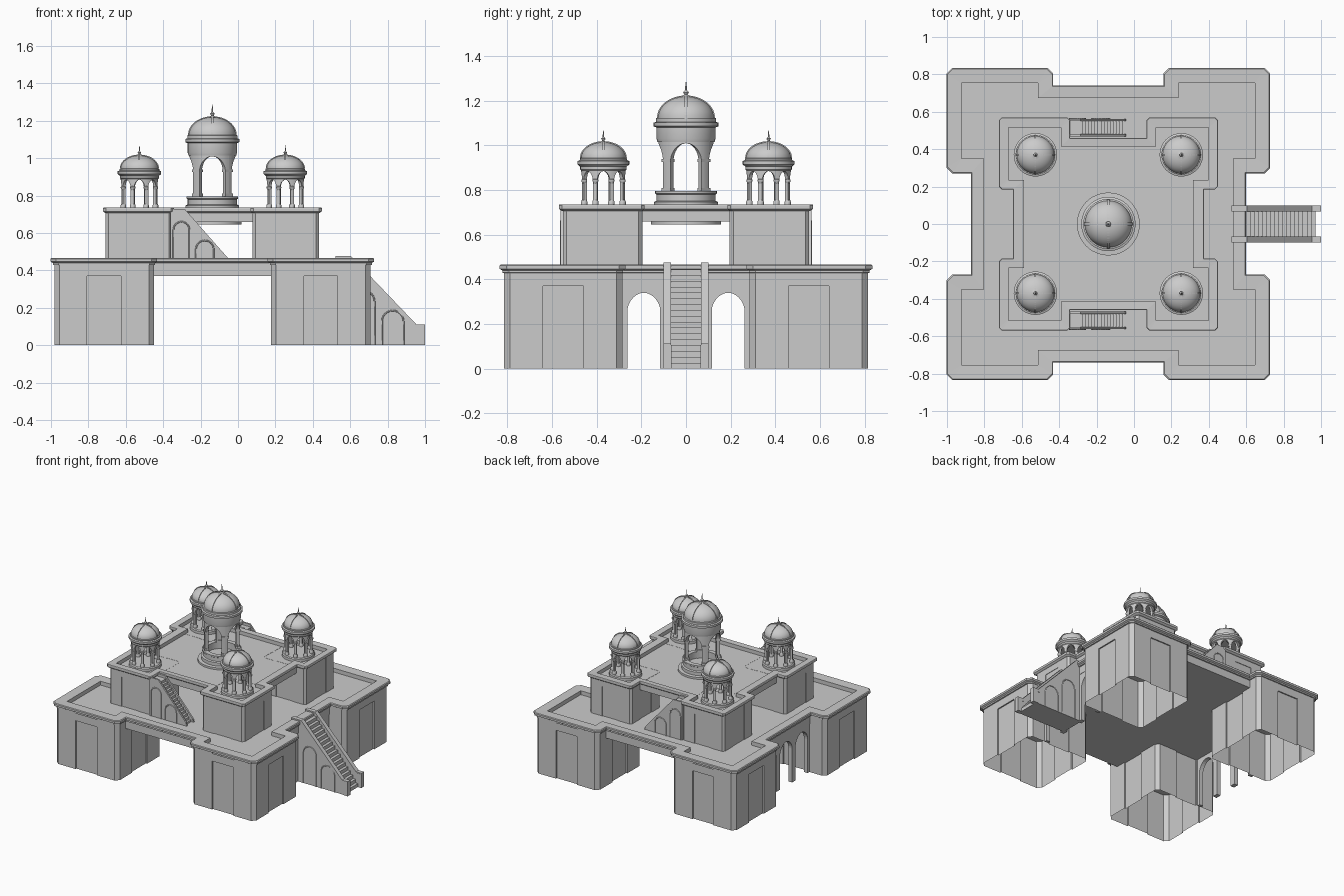
import bpy, bmesh
from math import sin, cos, pi, radians

if "Cube" in bpy.data.objects:
    bpy.data.objects.remove(bpy.data.objects["Cube"])

CX = -0.137  # centre of the building (the long stair shifts it left)


def make(name, verts, faces, smooth=False):
    bm = bmesh.new()
    vs = [bm.verts.new(v) for v in verts]
    for f in faces:
        bm.faces.new([vs[i] for i in f])
    bmesh.ops.remove_doubles(bm, verts=bm.verts, dist=1e-5)
    bmesh.ops.dissolve_degenerate(bm, edges=bm.edges, dist=1e-6)
    bmesh.ops.recalc_face_normals(bm, faces=bm.faces)
    me = bpy.data.meshes.new(name)
    bm.to_mesh(me)
    bm.free()
    ob = bpy.data.objects.new(name, me)
    bpy.context.collection.objects.link(ob)
    if smooth:
        bpy.ops.object.select_all(action='DESELECT')
        ob.select_set(True)
        bpy.context.view_layer.objects.active = ob
        bpy.ops.object.shade_smooth_by_angle(angle=radians(35))
    return ob


def loft(name, rings, cap0=True, cap1=True, smooth=False):
    n = len(rings[0])
    verts = [p for r in rings for p in r]
    faces = [(k * n + i, k * n + (i + 1) % n, (k + 1) * n + (i + 1) % n, (k + 1) * n + i)
             for k in range(len(rings) - 1) for i in range(n)]
    if cap0:
        faces.append(tuple(range(n)))
    if cap1:
        faces.append(tuple(range(len(verts) - n, len(verts))))
    return make(name, verts, faces, smooth)


def lathe(name, prof, x, y, n=40):
    loft(name, [[(x + r * cos(2 * pi * i / n), y + r * sin(2 * pi * i / n), z)
                 for i in range(n)] for r, z in prof], smooth=True)


def prism(name, prof, y0, y1):
    loft(name, [[(x, y, z) for x, z in prof] for y in (y0, y1)])


def terrace(X, Y, nx, Yn, ny, Xn, c, z):
    """Outline with four projecting corner bays, chamfer c, at height z."""
    q = [(Xn, ny), (X - c, ny), (X, ny + c), (X, Y - c), (X - c, Y),
         (nx + c, Y), (nx, Y - c), (nx, Yn)]
    pts = q + [(-x, y) for x, y in q[::-1]]
    pts += [(-x, -y) for x, y in pts]
    return [(CX + x, y, z) for x, y in pts]


def bay(x, y, a, c, w, d, z):
    """Square outline with chamfered corners and a shallow recess per side."""
    s = [(-a + c, -a), (-w, -a), (-w, -a + d), (w, -a + d), (w, -a), (a - c, -a)]
    pts = []
    for k in range(4):
        pts += s
        s = [(-v, u) for u, v in s]
    return [(x + u, y + v, z) for u, v in pts]


def arcade(name, place, u0, bays, width, pier, z0, spring, rise, top, t0, t1, seg=14, smooth=False):
    """Wall with arches; place(u, t) maps length and depth to x, y."""
    s = []
    for b in range(bays):
        a = u0 + b * width
        h = width / 2 - pier
        s += [(a, z0), (a + pier / 2, z0), (a + pier, z0)]
        for i in range(seg + 1):
            t = -cos(pi * i / seg)
            s.append((a + width / 2 + h * t, spring + rise * max(0, 1 - abs(t) ** 1.9) ** 0.55))
        s += [(a + width - pier, z0), (a + width - pier / 2, z0), (a + width, z0)]
    rings = [[(*place(u, t0), h), (*place(u, t1), h), (*place(u, t1), top), (*place(u, t0), top)]
             for u, h in s]
    loft(name, rings, smooth=smooth)


def stair(name, xb, xt, z0, z1, n, y0, y1, xend):
    pts = [(xb, z0)]
    dx, dz = (xt - xb) / n, (z1 - z0) / n
    for i in range(n):
        pts += [(xb + dx * i, z0 + dz * (i + 1)), (xb + dx * (i + 1), z0 + dz * (i + 1))]
    prism(name, pts + [(xend, z1), (xend, z0)], y0, y1)


def arch_frame(name, x0, x1, z0, top, y):
    """Arched moulding on a stair side wall."""
    h = (x1 - x0) / 2
    pts = [(x0, z0)] + [(x0 + h - h * cos(pi * i / 12), top - h + h * sin(pi * i / 12))
                        for i in range(13)] + [(x1, z0)]
    cu = bpy.data.curves.new(name, 'CURVE')
    cu.dimensions = '3D'
    cu.bevel_depth = 0.004
    cu.bevel_resolution = 1
    sp = cu.splines.new('POLY')
    sp.points.add(len(pts) - 1)
    for p, (x, z) in zip(sp.points, pts):
        p.co = (x, y, z, 1)
    bpy.context.collection.objects.link(bpy.data.objects.new(name, cu))


def ribs(name, x, y, a, b, z, w):
    """Two crossing raised bands over a dome."""
    for k in range(2):
        rings = []
        for i in range(25):
            t = pi * i / 24
            ring = []
            for g, s in ((-.006, -w), (.005, -w), (.005, w), (-.006, w)):
                u, h = (a + g) * cos(t), z + (b + g) * sin(t)
                ring.append((x + u, y + s, h) if k == 0 else (x + s, y + u, h))
            rings.append(ring)
        loft(name, rings)


def dome(a, b, z, n=12):
    return [(a * cos(pi / 2 * i / n), z + b * sin(pi / 2 * i / n)) for i in range(n)]


# lower terrace: sunken floor, parapet rim, cornice, slab underside
T = terrace
loft("lower_terrace", [
    T(.785, .755, .375, .675, .35, .665, .001, .435),
    T(.785, .755, .375, .675, .35, .665, .001, .465),
    T(.860, .830, .300, .735, .275, .730, .03, .467),
    T(.865, .835, .295, .740, .27, .735, .03, .462),
    T(.865, .835, .295, .740, .27, .735, .03, .447),
    T(.853, .823, .307, .728, .282, .723, .03, .440),
    T(.853, .823, .307, .728, .282, .723, .03, .430),
    T(.845, .815, .315, .720, .29, .715, .03, .428),
    T(.845, .815, .315, .720, .29, .715, .03, .370)])

# upper terrace
loft("upper_terrace", [
    T(.535, .515, .254, .415, .235, .452, .001, .705),
    T(.535, .515, .254, .415, .235, .452, .001, .733),
    T(.583, .568, .207, .458, .187, .508, .015, .735),
    T(.585, .570, .205, .460, .185, .510, .015, .732),
    T(.585, .570, .205, .460, .185, .510, .015, .716),
    T(.575, .560, .212, .450, .195, .500, .015, .708),
    T(.570, .552, .216, .445, .198, .495, .015, .706),
    T(.570, .552, .216, .445, .198, .495, .015, .660)])

# hollow corner blocks, two storeys
for sx in (-1, 1):
    for sy in (-1, 1):
        x, y = CX + sx * .579, sy * .55
        loft("lower_corner_block", [bay(x, y, .266, .027, .09, .01, z) for z in (0, .43)], False, False)
        x, y = CX + sx * .393, sy * .374
        loft("upper_corner_block", [bay(x, y, .178, .016, .07, .004, z) for z in (.43, .706)], False, False)

# three-arch screens on the two sides
for s in (-1, 1):
    arcade("side_arcade", lambda u, t: (CX + s * t, u), -.2835, 3, .189, .021,
           0, .26, .08, .43, .68, .712)
    arcade("side_arch_trim", lambda u, t: (CX + s * t, u), -.2835, 3, .189, .014,
           0, .265, .085, .36, .684, .706)

# long entrance stair
stair("entrance_steps", .97, .60, 0, .445, 17, -.075, .075, .56)
for s in (-1, 1):
    prism("entrance_stair_wall", [(.57, 0), (1, 0), (1, .09), (.95, .09), (.60, .455), (.57, .455)],
          s * .072, s * .095)
    prism("entrance_handrail", [(.52, .435), (.52, .476), (.605, .476), (.953, .112), (1, .112),
                                (1, .09), (.945, .09), (.59, .45), (.56, .435)], s * .068, s * .1)
    prism("entrance_newel", [(.96, 0), (1, 0), (1, .105), (.96, .105)], s * .066, s * .1)
    arch_frame("entrance_wall_arch", .62, .73, 0, .29, s * .096)
    arch_frame("entrance_wall_arch", .77, .885, 0, .185, s * .096)

# front and back stairs to the upper terrace
for s in (-1, 1):
    a, b = s * .472, s * .56
    stair("upper_steps", -.06, -.29, .43, .708, 14, a, b, -.36)
    for y0, y1 in ((a - s * .004, a + s * .01), (b - s * .01, b + s * .002)):
        prism("upper_stair_rail", [(-.04, .43), (-.05, .462), (-.285, .728), (-.36, .728), (-.36, .43)], y0, y1)
    arch_frame("upper_stair_arch", -.345, -.26, .43, .66, b + s * .002)
    arch_frame("upper_stair_arch", -.225, -.13, .43, .56, b + s * .002)


def polar(x, y):
    return lambda u, t: (x + t * cos(u), y + t * sin(u))


# four small corner pavilions
for sx in (-1, 1):
    for sy in (-1, 1):
        x, y = CX + sx * .39, sy * .37
        lathe("pavilion_base", [(.114, .70), (.114, .725), (.108, .732)], x, y)
        arcade("pavilion_columns", polar(x, y), radians(-22.5), 8, pi / 4, radians(6),
               .72, .845, .04, .905, .084, .1, 10, True)
        for k in range(8):
            u = radians(22.5 + 45 * k)
            cx, cy = x + .093 * cos(u), y + .093 * sin(u)
            lathe("column_foot", [(.015, .73), (.015, .748), (.011, .756)], cx, cy, 10)
            lathe("column_cap", [(.009, .83), (.014, .84), (.014, .847), (.009, .85)], cx, cy, 10)
        lathe("pavilion_dome", [(.098, .885), (.104, .893), (.104, .905), (.116, .915), (.116, .93),
                                (.106, .934), (.106, .942), (.1, .944)] + dome(.1, .07, .944)
              + [(.012, 1.014), (.005, 1.022), (.010, 1.030), (.003, 1.038), (.003, 1.05), (.0005, 1.07)], x, y)
        ribs("dome_ribs", x, y, .1, .07, .944, .004)

# central pavilion
lathe("central_base", [(.157, .645), (.157, .70), (.168, .702), (.168, .72), (.143, .722), (.143, .747),
                       (.132, .752), (.132, .78), (.138, .784), (.138, .795), (.104, .795),
                       (.104, .745), (.001, .745)], CX, 0, 48)
arcade("central_columns", polar(CX, 0), radians(-45), 4, pi / 2, radians(11),
       .74, .93, .08, 1.04, .1, .124, 20, True)
for k in range(4):
    u = radians(45 + 90 * k)
    for z in (.795, .925):
        loft("central_column_moulding", [[(CX + r * cos(u + v), r * sin(u + v), zz) for r, v in
             ((.095, -.22), (.13, -.22), (.13, .22), (.095, .22))] for zz in (z, z + .015)])
lathe("central_dome", [(.118, 1.015), (.128, 1.015), (.132, 1.03), (.132, 1.08), (.145, 1.086), (.145, 1.102),
                       (.134, 1.106), (.134, 1.122), (.125, 1.124)] + dome(.125, .095, 1.124)
      + [(.018, 1.219), (.007, 1.228), (.013, 1.238), (.004, 1.248), (.004, 1.262), (.0005, 1.288)], CX, 0, 48)
ribs("central_dome_ribs", CX, 0, .125, .095, 1.124, .007)
